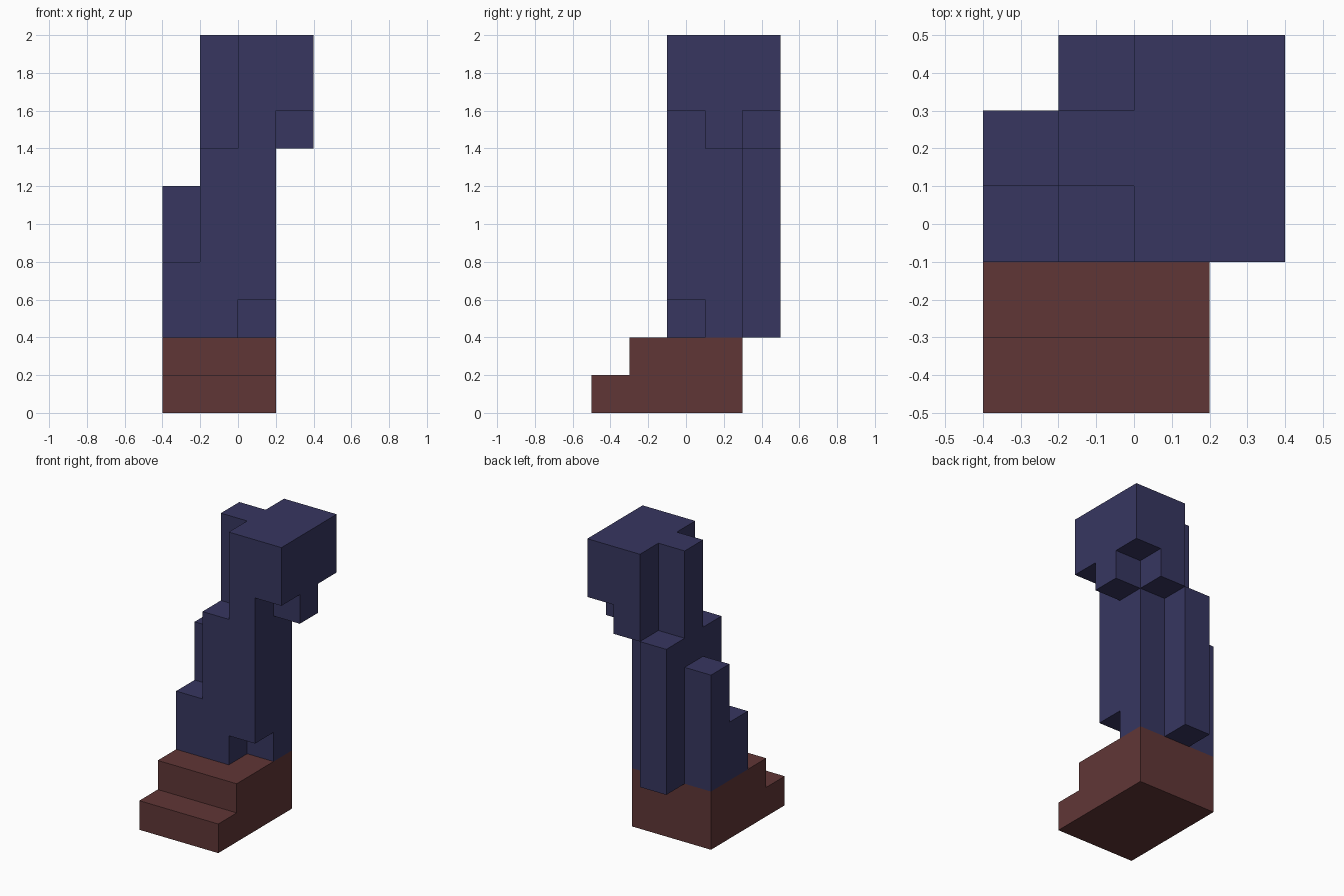
import bpy
import bmesh
from mathutils import Vector

if "Cube" in bpy.data.objects:
    bpy.data.objects.remove(bpy.data.objects["Cube"], do_unlink=True)

CELL = 0.2
ORIGIN = Vector((-0.4, -0.5, 0.0))


def make_material(name, rgb):
    mat = bpy.data.materials.new(name)
    mat.use_nodes = True
    mat.diffuse_color = (*rgb, 1)
    mat.node_tree.nodes["Principled BSDF"].inputs["Base Color"].default_value = (*rgb, 1)
    return mat


def build_blocks(name, columns, mat):
    """Join columns of unit cells (x, y, bottom, top) into one outer shell."""
    cells = {(x, y, z) for x, y, low, high in columns for z in range(low, high)}
    bm = bmesh.new()
    for cell in sorted(cells):
        for axis in range(3):
            for side in (0, 1):
                neighbour = list(cell)
                neighbour[axis] += 2 * side - 1
                if tuple(neighbour) in cells:
                    continue
                # One square on the exposed side, wound to face outward
                u, v = (axis + 1) % 3, (axis + 2) % 3
                corners = []
                for a, b in ((0, 0), (1, 0), (1, 1), (0, 1)):
                    p = Vector(cell)
                    p[axis] += side
                    p[u] += a
                    p[v] += b
                    corners.append(bm.verts.new(ORIGIN + p * CELL))
                bm.faces.new(corners if side else corners[::-1])
    bmesh.ops.remove_doubles(bm, verts=bm.verts, dist=0.001)
    # Merge flat areas into single faces
    bmesh.ops.dissolve_limit(bm, angle_limit=0.01, verts=bm.verts, edges=bm.edges)
    mesh = bpy.data.meshes.new(name)
    bm.to_mesh(mesh)
    bm.free()
    mesh.materials.append(mat)
    obj = bpy.data.objects.new(name, mesh)
    bpy.context.collection.objects.link(obj)
    return obj


blue = make_material("dark_blue", (0.038, 0.037, 0.118))
brown = make_material("red_brown", (0.118, 0.037, 0.037))

# Stepped base: the front row is one cell high, the rest two
build_blocks("stepped_base",
             [(x, y, 0, 1 if y == 0 else 2) for x in range(3) for y in range(4)],
             brown)

# Leaning tower with an overhanging top
build_blocks("tower", [
    (0, 2, 2, 4), (0, 3, 2, 6),                    # low right steps
    (1, 2, 2, 7), (1, 3, 2, 10), (1, 4, 2, 7),     # main shaft, right half
    (2, 2, 3, 10), (2, 3, 2, 10), (2, 4, 7, 10),   # main shaft, left half
    (3, 2, 8, 10), (3, 3, 7, 10), (3, 4, 8, 10),   # overhang
], blue)
